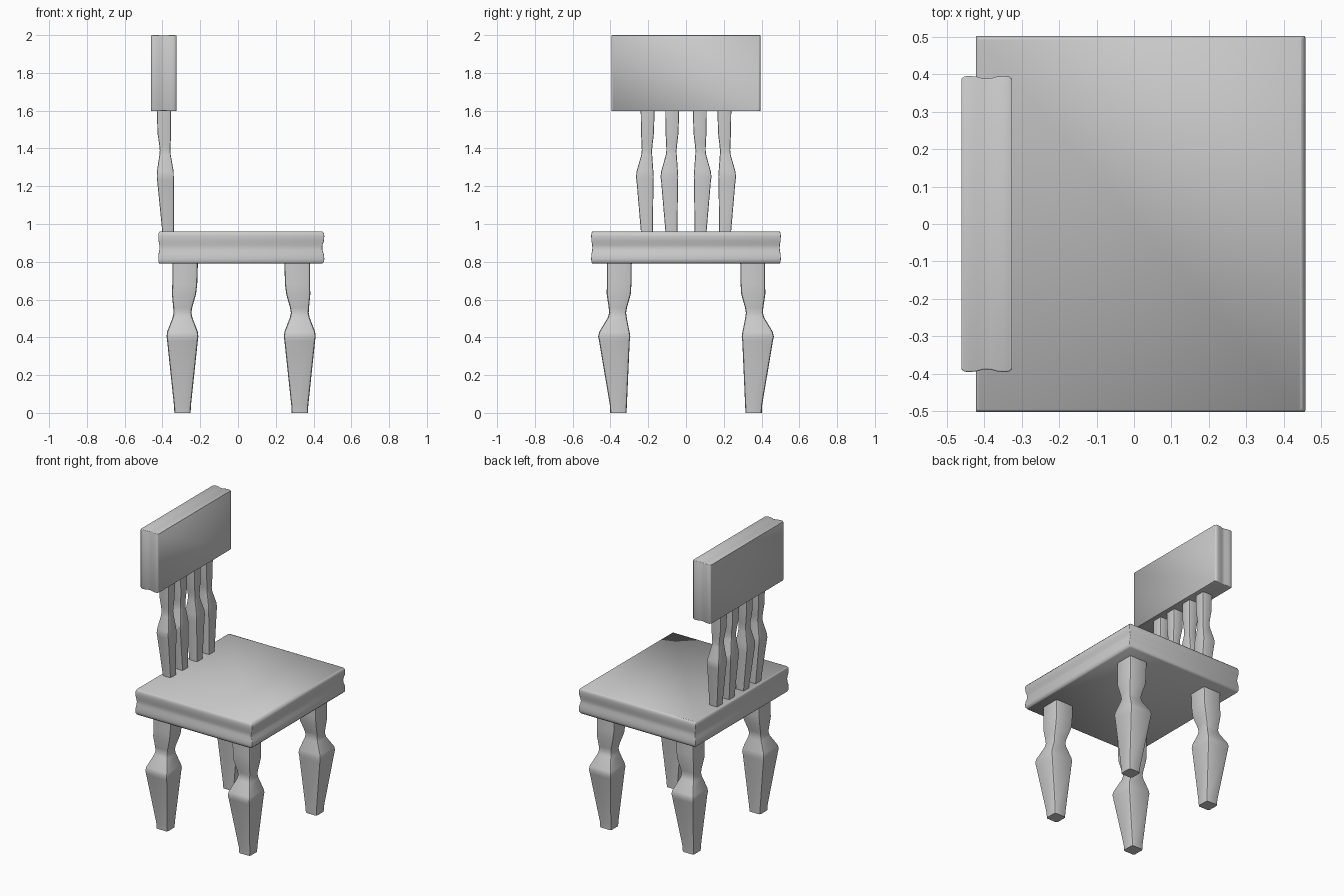
import bpy, bmesh, math

if "Cube" in bpy.data.objects:
    bpy.data.objects.remove(bpy.data.objects["Cube"])

mat = bpy.data.materials.new("plain grey")
mat.diffuse_color = (0.6, 0.6, 0.6, 1)
mat.use_nodes = True
mat.node_tree.nodes["Principled BSDF"].inputs["Base Color"].default_value = mat.diffuse_color


def loft(name, rings, axis="z", bevel=0.0, angle=180):
    """Loft rectangles (u0, u1, v0, v1, h) along an axis, closed at both ends."""
    bm = bmesh.new()
    loops = []
    for u0, u1, v0, v1, h in rings:
        pts = [(u0, v0), (u1, v0), (u1, v1), (u0, v1)]
        loops.append([bm.verts.new((u, v, h) if axis == "z" else (h, u, v)) for u, v in pts])
    for a, b in zip(loops, loops[1:]):
        for i in range(4):
            j = (i + 1) % 4
            bm.faces.new((a[i], a[j], b[j], b[i]))
    bm.faces.new(loops[0][::-1])
    bm.faces.new(loops[-1])
    bmesh.ops.recalc_face_normals(bm, faces=bm.faces)
    # soften the long corner edges
    if bevel:
        edges = [e for a, b in zip(loops, loops[1:]) for i in range(4)
                 for e in a[i].link_edges if e.other_vert(a[i]) is b[i]]
        bmesh.ops.bevel(bm, geom=edges, offset=bevel, segments=2,
                        affect="EDGES", profile=0.5, clamp_overlap=True)
    me = bpy.data.meshes.new(name)
    bm.to_mesh(me)
    bm.free()
    me.materials.append(mat)
    ob = bpy.data.objects.new(name, me)
    bpy.context.collection.objects.link(ob)
    bpy.context.view_layer.objects.active = ob
    ob.select_set(True)
    bpy.ops.object.shade_smooth_by_angle(angle=math.radians(angle))
    ob.select_set(False)
    return ob


def slab(name, u0, u1, v0, v1, h0, h1, waves, axis):
    """Board whose edge has a shallow moulded groove; waves = inset per side."""
    t = h1 - h0
    rings = []
    for f, k in [(0, 1), (0.06, 0.15), (0.15, 0), (0.3, 0.25), (0.42, 0.9), (0.5, 1),
                 (0.58, 0.9), (0.7, 0.25), (0.85, 0), (0.94, 0.15), (1, 1)]:
        a, b, c, d = (w * k for w in waves)
        rings.append((u0 + a, u1 - b, v0 + c, v1 - d, h0 + f * t))
    return loft(name, rings, axis, 0.004, 60)


# seat and back panel
slab("seat", -0.422, 0.457, -0.502, 0.502, 0.79, 0.96, (0.006, 0.011, 0.006, 0.006), "z")
slab("back_panel", -0.395, 0.395, 1.597, 2.0, -0.46, -0.326, (0.007, 0.007, 0.002, 0.002), "x")

# legs: (height, x offset, half width x, outward y centre, half width y)
LEG = [(0.0, 0, 0.043, 0.358, 0.043), (0.04, 0, 0.045, 0.358, 0.045),
       (0.38, 0, 0.081, 0.379, 0.081), (0.405, 0, 0.084, 0.380, 0.085),
       (0.43, 0, 0.081, 0.379, 0.080), (0.505, 0, 0.052, 0.364, 0.050),
       (0.53, 0, 0.047, 0.362, 0.045), (0.555, 0.001, 0.050, 0.361, 0.048),
       (0.63, 0.008, 0.064, 0.356, 0.064), (0.68, 0.012, 0.066, 0.354, 0.065),
       (0.80, 0.014, 0.068, 0.353, 0.066)]
for xn, cx, sx in (("back", -0.294, 1), ("front", 0.327, -1)):
    for yn, s in (("left", 1), ("right", -1)):
        loft(f"{xn}_leg_{yn}", [(cx + sx * dx - hx, cx + sx * dx + hx, s * cy - hy, s * cy + hy, z)
                                for z, dx, hx, cy, hy in LEG], "z", 0.012, 35)

# back spindles: (height, x centre, half width x, outward y shift, half width y)
SPINDLE = [(0.95, -0.370, 0.030, 0, 0.031), (1.23, -0.384, 0.044, 0.010, 0.045),
           (1.25, -0.385, 0.045, 0.011, 0.047), (1.28, -0.385, 0.044, 0.010, 0.044),
           (1.365, -0.386, 0.030, 0.001, 0.029), (1.39, -0.386, 0.028, 0, 0.027),
           (1.42, -0.387, 0.030, -0.001, 0.029), (1.48, -0.390, 0.036, -0.003, 0.034),
           (1.61, -0.392, 0.038, -0.004, 0.037)]
for n, base in (("inner", 0.077), ("outer", 0.207)):
    for yn, s in (("left", 1), ("right", -1)):
        loft(f"{n}_spindle_{yn}", [(cx - hx, cx + hx, s * (base + dy) - hy, s * (base + dy) + hy, z)
                                   for z, cx, hx, dy, hy in SPINDLE], "z", 0.007, 35)
